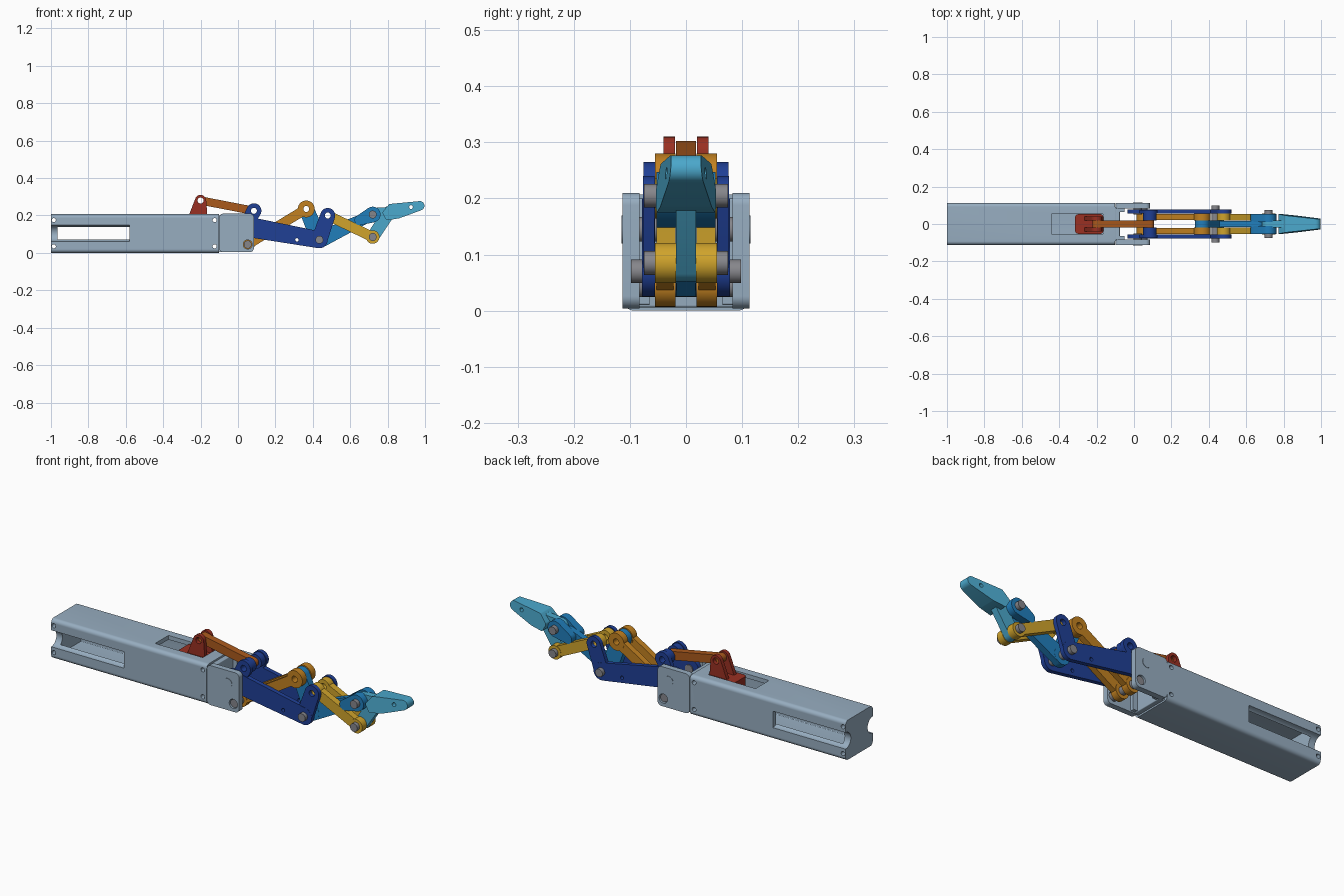
import bpy, bmesh, math

cube = bpy.data.objects.get("Cube")
if cube:
    bpy.data.objects.remove(cube, do_unlink=True)


def material(name, rgb):
    m = bpy.data.materials.new(name)
    m.use_nodes = True
    m.diffuse_color = (*rgb, 1)
    m.node_tree.nodes["Principled BSDF"].inputs["Base Color"].default_value = (*rgb, 1)
    return m


STEEL = material("blue grey", (0.31, 0.42, 0.53))
RED = material("brick red", (0.32, 0.03, 0.016))
BROWN = material("burnt orange", (0.40, 0.10, 0.012))
ORANGE = material("amber", (0.54, 0.22, 0.015))
YELLOW = material("golden yellow", (0.63, 0.37, 0.025))
NAVY = material("navy blue", (0.014, 0.05, 0.30))
BLUE = material("mid blue", (0.015, 0.21, 0.50))
CYAN = material("light cyan", (0.07, 0.39, 0.60))
GREY = material("pin grey", (0.24, 0.24, 0.26))


def hull(discs):
    """Outline wrapped around a set of discs (a, b, radius)."""
    n = 40
    pts = sorted({(round(a + r * math.cos(2 * math.pi * i / n), 5),
                   round(b + r * math.sin(2 * math.pi * i / n), 5))
                  for a, b, r in discs for i in range(n)})

    def chain(seq):
        out = []
        for p in seq:
            while len(out) > 1 and ((out[-1][0] - out[-2][0]) * (p[1] - out[-2][1])
                                    - (out[-1][1] - out[-2][1]) * (p[0] - out[-2][0])) <= 1e-9:
                out.pop()
            out.append(p)
        return out[:-1]
    return chain(pts) + chain(pts[::-1])


def slab(name, discs, t0, t1, mat, axis="y", bevel=0):
    """Extrude a disc hull along an axis from t0 to t1."""
    place = {"x": lambda a, b, t: (t, a, b),
             "y": lambda a, b, t: (a, t, b),
             "z": lambda a, b, t: (a, b, t)}[axis]
    outline = hull(discs)
    bm = bmesh.new()
    low, high = ([bm.verts.new(place(a, b, t)) for a, b in outline] for t in (t0, t1))
    caps = [bm.faces.new(low), bm.faces.new(high)]
    for i in range(len(low)):
        j = (i + 1) % len(low)
        bm.faces.new((low[i], low[j], high[j], high[i]))
    if bevel:
        rim = list({e for f in caps for e in f.edges})
        bmesh.ops.bevel(bm, geom=rim, offset=bevel, segments=2, affect="EDGES", profile=0.5)
    bmesh.ops.recalc_face_normals(bm, faces=bm.faces)
    me = bpy.data.meshes.new(name)
    bm.to_mesh(me)
    bm.free()
    me.materials.append(mat)
    me.shade_smooth()
    me.set_sharp_from_angle(angle=math.radians(30))
    ob = bpy.data.objects.new(name, me)
    bpy.context.collection.objects.link(ob)
    return ob


def box(a0, a1, b0, b1, r=0.004):
    return [(a, b, r) for a in (a0 + r, a1 - r) for b in (b0 + r, b1 - r)]


def cut(ob, *args, **kw):
    """Subtract a slab and drop the cutter."""
    cutter = slab("cutter", *args, ob.data.materials[0], **kw)
    cutter.hide_render = True
    mod = ob.modifiers.new("cut", "BOOLEAN")
    mod.object, mod.solver = cutter, "EXACT"
    bpy.context.view_layer.update()
    me = bpy.data.meshes.new_from_object(
        ob.evaluated_get(bpy.context.evaluated_depsgraph_get()))
    ob.modifiers.clear()
    ob.data = me
    me.shade_smooth()
    me.set_sharp_from_angle(angle=math.radians(30))
    bpy.data.objects.remove(cutter, do_unlink=True)


def drill(ob, holes):
    for x, z, r in holes:
        cut(ob, [(x, z, r)], -0.3, 0.3)


def pair(name, discs, y0, y1, mat, holes=(), bevel=0.002):
    """Matching slabs on both sides of the centre plane."""
    for side, s in (("left", 1), ("right", -1)):
        drill(slab(f"{name}_{side}", discs, s * y0, s * y1, mat, bevel=bevel), holes)


def centre(name, discs, half, mat, holes=(), bevel=0.002):
    ob = slab(name, discs, -half, half, mat, bevel=bevel)
    drill(ob, holes)
    return ob


def at(p, r):
    return (*p, r)


# Joint positions in the side plane
SLIDE, KNUCKLE, CRANK = (-0.2, 0.28), (0.085, 0.225), (0.365, 0.235)
BASE, GROUND, ELBOW = (0.02, 0.145), (0.052, 0.045), (0.435, 0.07)
HORN, TIP, HEEL = (0.48, 0.2), (0.72, 0.205), (0.72, 0.085)
BORE = 0.016

# Hollow housing with side slots, rounded end notches and top opening
housing = slab("housing", box(-0.112, 0.112, 0, 0.207, 0.02), -1, -0.102, STEEL, "x")
cut(housing, box(-0.085, 0.085, 0.025, 0.185), -0.965, -0.13, axis="x")
for s in (1, -1):
    cut(housing, [(s * 0.112, 0.105, 0.043)], -1.1, -0.58, axis="x")
cut(housing, box(-0.44, -0.165, -0.055, 0.055), 0.15, 0.3, axis="z")
drill(housing, [(x, z, 0.011) for x in (-0.985, -0.125) for z in (0.035, 0.175)])

# Front bracket: side cheeks, rear wall, inner flanges
pair("bracket_cheek", box(-0.1, 0.085, 0.004, 0.21, 0.022), 0.083, 0.113, STEEL,
     [at(GROUND, 0.024)], 0.008)
centre("bracket_rear_wall", box(-0.102, -0.075, 0.006, 0.2), 0.09, STEEL)
pair("bracket_flange", box(-0.09, -0.05, 0.01, 0.2), 0.065, 0.09, STEEL)
pair("bracket_cap", [at(BASE, 0.025)], 0.112, 0.115, STEEL, bevel=0)

# Sliding red carriage with two lugs
slab("carriage_base", box(-0.315, -0.163, -0.053, 0.053, 0.02), 0.15, 0.2, RED, "z")
pair("carriage_lug", [at(SLIDE, 0.03), (-0.262, 0.19, 0.005), (-0.168, 0.19, 0.005)],
     0.02, 0.04, RED, [at(SLIDE, BORE)])

# Drive rod
centre("drive_rod", [at(SLIDE, 0.022), at(KNUCKLE, 0.022)], 0.018, BROWN,
       [at(SLIDE, BORE), at(KNUCKLE, BORE)])

# Navy first segment: side plates, upper arms, bosses
pair("first_segment_plate", [at(BASE, 0.055), at(ELBOW, 0.045)], 0.055, 0.078, NAVY,
     [(0.315, 0.07, 0.009)])
pair("first_segment_rear_arm", [(0.045, 0.15, 0.035), at(KNUCKLE, 0.04)], 0.055, 0.076,
     NAVY, [at(KNUCKLE, BORE)])
pair("first_segment_front_arm", [at(ELBOW, 0.043), at(HORN, 0.04)], 0.056, 0.077,
     NAVY, [at(HORN, BORE)])
pair("knuckle_boss", [at(KNUCKLE, 0.036)], 0.02, 0.058, NAVY, [at(KNUCKLE, BORE)])

# Amber crank links
pair("crank_link", [at(GROUND, 0.026), at(CRANK, 0.026)], 0.022, 0.053, ORANGE,
     [at(CRANK, BORE)])
pair("crank_upper_boss", [at(CRANK, 0.045)], 0.019, 0.055, ORANGE, [at(CRANK, BORE)])
pair("crank_lower_boss", [at(GROUND, 0.038)], 0.019, 0.055, ORANGE)

# Mid blue second segment: bell crank and fork
centre("second_segment_crank", [at(CRANK, 0.04), at(ELBOW, 0.045)], 0.018, BLUE,
       [at(CRANK, BORE)])
centre("second_segment_bar", [at(ELBOW, 0.045), (0.67, 0.18, 0.03)], 0.017, BLUE)
pair("second_segment_fork", [(0.65, 0.175, 0.027), at(TIP, 0.042)], 0.012, 0.053, BLUE)

# Yellow coupler links
pair("coupler_link", [at(HORN, 0.027), at(HEEL, 0.027)], 0.019, 0.053, YELLOW,
     [at(HORN, BORE)])
pair("coupler_boss", [at(HEEL, 0.036)], 0.018, 0.055, YELLOW)
pair("coupler_horn_boss", [at(HORN, 0.036)], 0.018, 0.055, YELLOW, [at(HORN, BORE)])

# Cyan fingertip, narrowing towards the end and the top, with its two ears
fingertip = centre("fingertip", [(0.815, 0.25, 0.012), (0.785, 0.215, 0.012), (0.8, 0.187, 0.012),
                                 (0.86, 0.197, 0.012), (0.972, 0.252, 0.025)],
                   0.055, CYAN, [(0.925, 0.245, 0.01)], 0.006)
for v in fingertip.data.vertices:
    v.co.y *= 1 - 0.42 * max(0, (v.co.x - 0.77) / 0.23) - 0.12 * max(0, (v.co.z - 0.2) / 0.07)
centre("fingertip_upper_ear", [at(TIP, 0.035), (0.8, 0.215, 0.03)], 0.018, CYAN)
centre("fingertip_lower_arm", [at(HEEL, 0.033), (0.805, 0.215, 0.035)], 0.018, CYAN)

# Pins
for name, joint, half in (("ground", GROUND, 0.106), ("elbow", ELBOW, 0.098),
                          ("tip", TIP, 0.075), ("heel", HEEL, 0.075)):
    centre(f"{name}_pin", [at(joint, 0.021)], half, GREY, bevel=0.003)
pair("base_pivot", [at(BASE, 0.022)], 0.05, 0.09, GREY)
